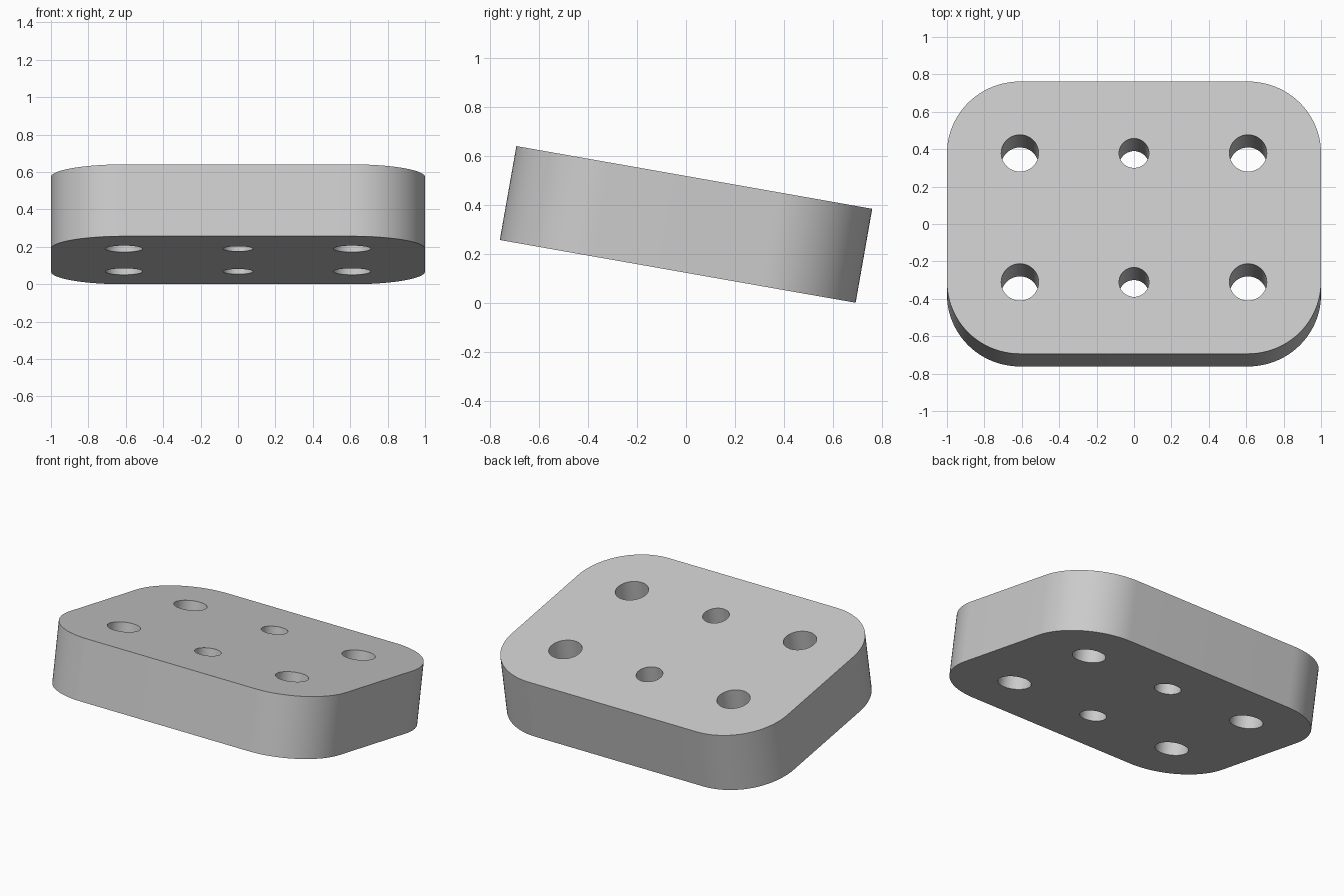
import bpy
import bmesh
from math import cos, sin, pi, radians
from mathutils import Vector

cube = bpy.data.objects.get("Cube")
if cube:
    bpy.data.objects.remove(cube, do_unlink=True)

WIDTH, DEPTH, THICK, CORNER = 2.0, 1.478, 0.39, 0.39
TILT = radians(-10)
HOLE_Y = 0.35
HOLE_ROW = [(-0.61, 0.1), (0.0, 0.08), (0.61, 0.1)]   # x position, radius


def arc(cx, cy, r, start, sweep, steps):
    """Points along an arc."""
    return [Vector((cx + r * cos(start + sweep * i / steps),
                    cy + r * sin(start + sweep * i / steps), -THICK / 2))
            for i in range(steps + 1)]


def add_loop(bm, points):
    """Closed loop of edges."""
    verts = [bm.verts.new(p) for p in points]
    return [bm.edges.new((v, verts[i - 1])) for i, v in enumerate(verts)]


# Rounded rectangle outline
ix, iy = WIDTH / 2 - CORNER, DEPTH / 2 - CORNER
outline = []
for k, (sx, sy) in enumerate([(1, 1), (-1, 1), (-1, -1), (1, -1)]):
    outline += arc(sx * ix, sy * iy, CORNER, k * pi / 2, pi / 2, 24)

# Plate outline with two rows of through holes
bm = bmesh.new()
edges = add_loop(bm, outline)
for y in (-HOLE_Y, HOLE_Y):
    for x, r in HOLE_ROW:
        edges += add_loop(bm, arc(x, y, r, 0, 2 * pi, 48)[:-1])

# Fill the outline around the holes and extrude it to full thickness
bmesh.ops.triangle_fill(bm, edges=edges, use_beauty=True, normal=(0, 0, 1))
result = bmesh.ops.extrude_face_region(bm, geom=bm.faces[:])
top = [g for g in result["geom"] if isinstance(g, bmesh.types.BMVert)]
bmesh.ops.translate(bm, verts=top, vec=(0, 0, THICK))
bmesh.ops.recalc_face_normals(bm, faces=bm.faces[:])

mesh = bpy.data.meshes.new("plate")
bm.to_mesh(mesh)
bm.free()
plate = bpy.data.objects.new("plate", mesh)
bpy.context.collection.objects.link(plate)

# Tilt the plate and rest its low edge on the ground
plate.rotation_euler.x = TILT
plate.location.z = (DEPTH * sin(-TILT) + THICK * cos(TILT)) / 2

# Plain grey material
grey = bpy.data.materials.new("light grey")
grey.use_nodes = True
colour = (0.6, 0.6, 0.6, 1)
grey.diffuse_color = colour
for node in grey.node_tree.nodes:
    if node.type == "BSDF_PRINCIPLED":
        node.inputs["Base Color"].default_value = colour
mesh.materials.append(grey)

# Smooth round walls, sharp rims
bpy.ops.object.select_all(action="DESELECT")
plate.select_set(True)
bpy.context.view_layer.objects.active = plate
bpy.ops.object.shade_smooth_by_angle(angle=radians(30))
